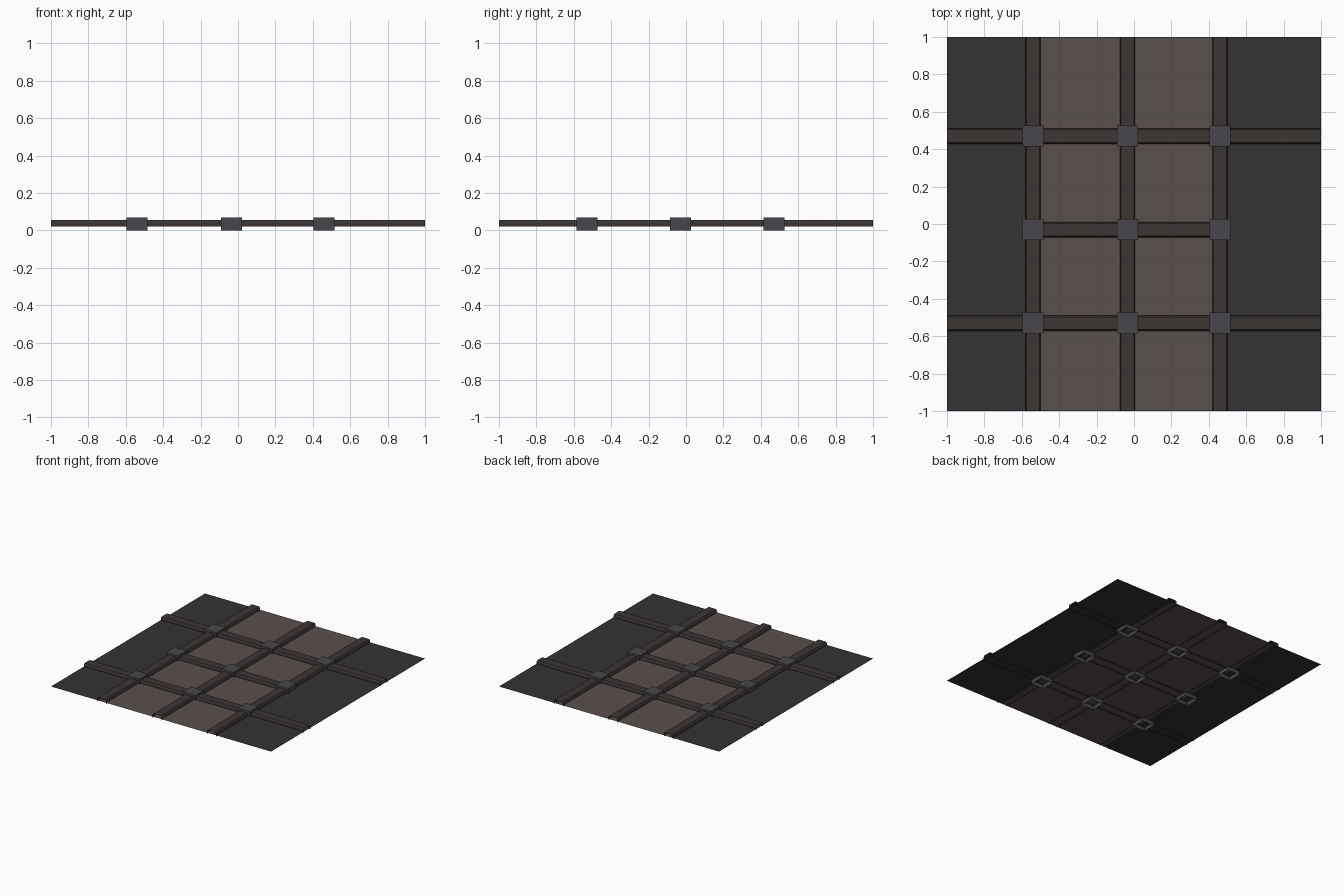
import bpy
import bmesh

if "Cube" in bpy.data.objects:
    bpy.data.objects.remove(bpy.data.objects["Cube"])

XS = (-0.54, -0.035, 0.46)     # grid lines along x
YS = (0.47, -0.03, -0.53)      # grid lines along y
FLOOR_Z = 0.03


def material(name, rgb):
    m = bpy.data.materials.new(name)
    m.diffuse_color = (*rgb, 1)
    m.use_nodes = True
    m.node_tree.nodes["Principled BSDF"].inputs["Base Color"].default_value = m.diffuse_color
    return m


TILE = material("warm_tile", (0.1, 0.08, 0.073))
SIDE = material("dark_panel", (0.033, 0.033, 0.033))
BAR = material("bar_metal", (0.045, 0.036, 0.034))
BLOCK = material("block_metal", (0.065, 0.062, 0.07))


def make(name, verts, faces, mat):
    me = bpy.data.meshes.new(name)
    me.from_pydata(verts, [], faces)
    me.materials.append(mat)
    ob = bpy.data.objects.new(name, me)
    bpy.context.collection.objects.link(ob)
    bm = bmesh.new()
    bm.from_mesh(me)
    bmesh.ops.recalc_face_normals(bm, faces=bm.faces)
    bm.to_mesh(me)
    bm.free()
    return ob


def panel(name, x0, x1, mat):
    make(name, [(x0, -1, FLOOR_Z), (x1, -1, FLOOR_Z), (x1, 1, FLOOR_Z), (x0, 1, FLOOR_Z)],
         [(0, 1, 2, 3)], mat)


# Chamfered bar section, open underneath
PROFILE = [(-0.041, 0.021), (-0.041, 0.044), (-0.034, 0.055),
           (0.034, 0.055), (0.041, 0.044), (0.041, 0.021)]


def bar(name, axis, offset, a, b):
    verts = []
    for t in (a, b):
        for p, z in PROFILE:
            verts.append((t, offset + p, z) if axis == 'x' else (offset + p, t, z))
    n = len(PROFILE)
    faces = [(i, i + 1, n + i + 1, n + i) for i in range(n - 1)]
    make(name, verts, faces, BAR)


# Floor: two dark side panels and a warm centre strip
panel("floor_left", -1, XS[0], SIDE)
panel("floor_centre", XS[0], XS[2], TILE)
panel("floor_right", XS[2], 1, SIDE)

# Bars: the middle cross bar only spans the centre strip
for i, x in enumerate(XS):
    bar(f"long_bar_{i}", 'y', x, -1, 1)
for i, y in enumerate(YS):
    ends = (XS[0], XS[2]) if i == 1 else (-1, 1)
    bar(f"cross_bar_{i}", 'x', y, *ends)

# Junction blocks, open underneath
H = 0.056
for i, x in enumerate(XS):
    for j, y in enumerate(YS):
        corners = [(-H, -H), (H, -H), (H, H), (-H, H)]
        verts = [(x + dx, y + dy, z) for z in (0, 0.07) for dx, dy in corners]
        faces = [(k, (k + 1) % 4, 4 + (k + 1) % 4, 4 + k) for k in range(4)] + [(4, 5, 6, 7)]
        make(f"junction_block_{i}_{j}", verts, faces, BLOCK)
